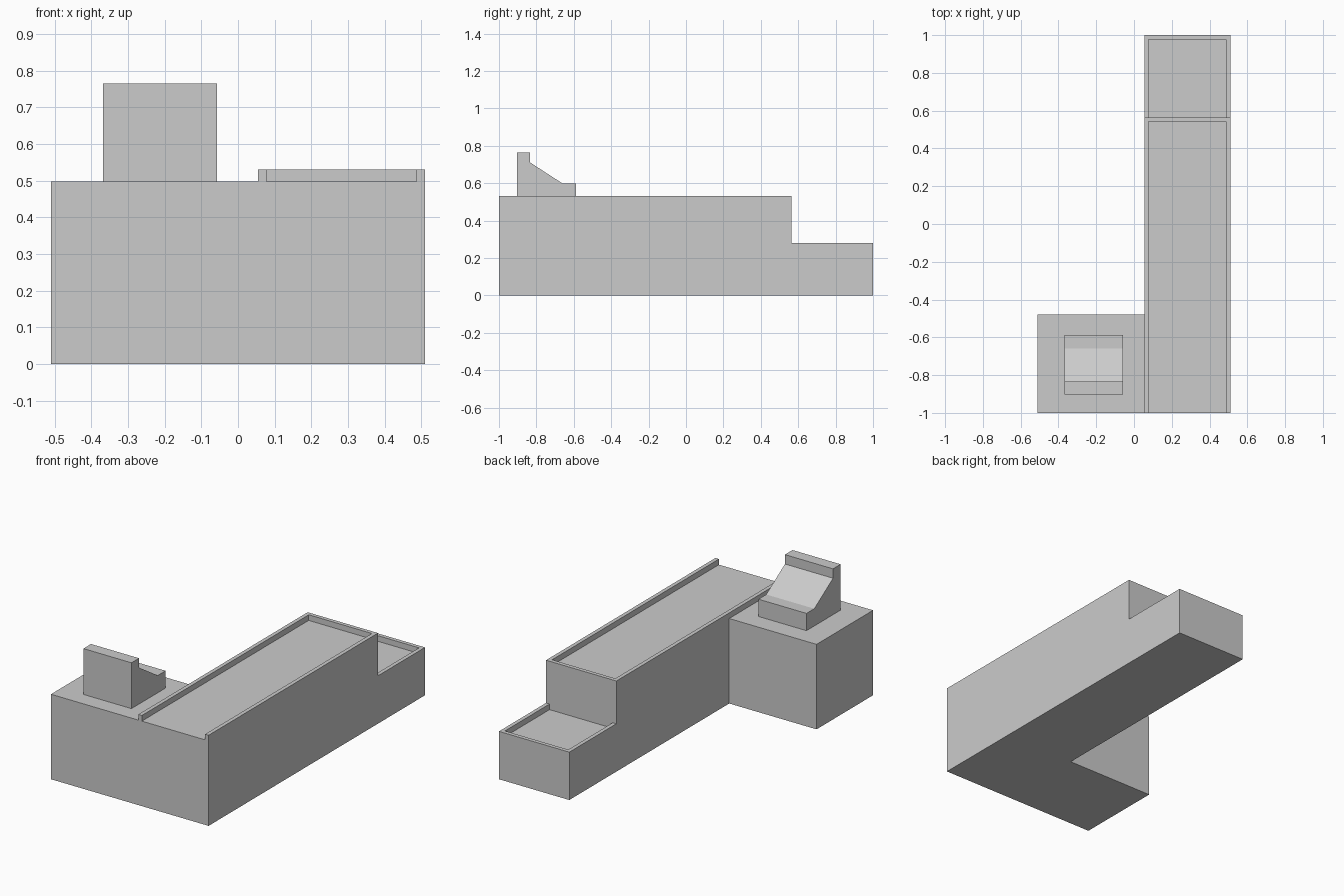
import bpy
import bmesh
from mathutils import Vector

if "Cube" in bpy.data.objects:
    bpy.data.objects.remove(bpy.data.objects["Cube"], do_unlink=True)

grey = bpy.data.materials.new("light_grey")
grey.use_nodes = True
grey.diffuse_color = (0.6, 0.6, 0.6, 1)
grey.node_tree.nodes["Principled BSDF"].inputs["Base Color"].default_value = (0.6, 0.6, 0.6, 1)


def prism(name, points, offset):
    """Extrude a flat outline of 3D points along an offset."""
    bm = bmesh.new()
    face = bm.faces.new([bm.verts.new(p) for p in points])
    result = bmesh.ops.extrude_face_region(bm, geom=[face], use_keep_orig=True)
    moved = [v for v in result["geom"] if isinstance(v, bmesh.types.BMVert)]
    bmesh.ops.translate(bm, verts=moved, vec=Vector(offset))
    bmesh.ops.recalc_face_normals(bm, faces=bm.faces)
    mesh = bpy.data.meshes.new(name)
    bm.to_mesh(mesh)
    bm.free()
    mesh.materials.append(grey)
    obj = bpy.data.objects.new(name, mesh)
    bpy.context.collection.objects.link(obj)
    return obj


def slab(name, outline, z0, z1):
    return prism(name, [(x, y, z0) for x, y in outline], (0, 0, z1 - z0))


LEFT, INNER, RIGHT = 0.51, 0.055, -0.51
FRONT, STEP, BACK = -1.0, 0.565, 1.0
TOP, BIN_FLOOR = 0.497, 0.247
RIM, LIP = 0.023, 0.033


def rim(name, y0, y1, z):
    """U-shaped raised edge, open towards the front."""
    a, b = INNER + RIM, LEFT - RIM
    slab(name, [(INNER, y0), (a, y0), (a, y1 - RIM), (b, y1 - RIM),
                (b, y0), (LEFT, y0), (LEFT, y1), (INNER, y1)], z, z + LIP)


# L-shaped counter body
slab("counter_body", [(RIGHT, FRONT), (LEFT, FRONT), (LEFT, STEP), (INNER, STEP),
                      (INNER, -0.478), (RIGHT, -0.478)], 0, TOP)
rim("belt_rim", FRONT, STEP, TOP)

# Low bagging bin behind the belt
slab("bagging_bin", [(INNER, STEP), (LEFT, STEP), (LEFT, BACK), (INNER, BACK)], 0, BIN_FLOOR)
rim("bin_rim", STEP, BACK, BIN_FLOOR)

# Cash register, side profile extruded across its width
profile = [(-0.903, TOP), (-0.588, TOP), (-0.588, 0.598), (-0.66, 0.598),
           (-0.833, 0.71), (-0.833, 0.765), (-0.903, 0.765)]
prism("cash_register", [(-0.368, y, z) for y, z in profile], (0.311, 0, 0))
